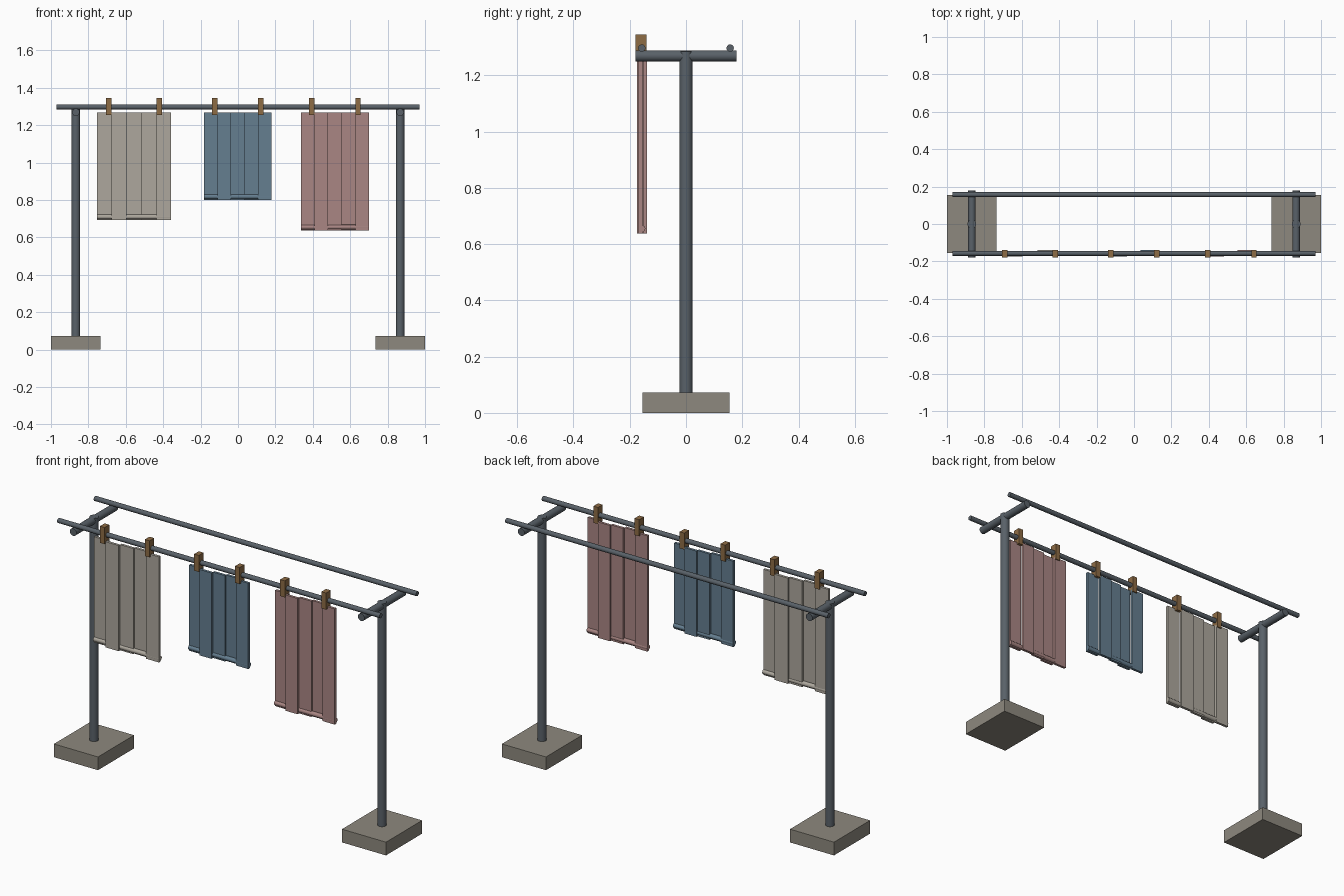
import bpy
from math import pi

if "Cube" in bpy.data.objects:
    bpy.data.objects.remove(bpy.data.objects["Cube"])

def material(name, r, g, b):
    m = bpy.data.materials.new(name)
    m.diffuse_color = (r, g, b, 1)
    m.use_nodes = True
    m.node_tree.nodes["Principled BSDF"].inputs["Base Color"].default_value = m.diffuse_color
    return m

METAL = material("dark_metal", 0.10, 0.12, 0.14)
STONE = material("concrete", 0.27, 0.25, 0.21)
WOOD = material("wood", 0.27, 0.15, 0.06)
CREAM = material("cream_cloth", 0.42, 0.39, 0.34)
BLUE = material("blue_cloth", 0.13, 0.21, 0.28)
PINK = material("pink_cloth", 0.40, 0.24, 0.23)

def box(name, loc, size, mat):
    bpy.ops.mesh.primitive_cube_add(size=1, location=loc)
    o = bpy.context.object
    o.name = name
    o.scale = size
    bpy.ops.object.transform_apply(location=False, rotation=False, scale=True)
    o.data.materials.append(mat)
    return o

def rod(name, loc, radius, length, mat, axis="Z"):
    rot = {"X": (0, pi / 2, 0), "Y": (pi / 2, 0, 0), "Z": (0, 0, 0)}[axis]
    bpy.ops.mesh.primitive_cylinder_add(vertices=16, radius=radius, depth=length,
                                        location=loc, rotation=rot)
    o = bpy.context.object
    o.name = name
    o.data.materials.append(mat)
    bpy.ops.object.shade_smooth_by_angle()
    return o

LINE_Y, LINE_Z = 0.157, 1.297

# end supports: footing, post and crossarm
for side, s in (("left", -1), ("right", 1)):
    x = 0.867 * s
    box(f"{side}_footing", (x, 0, 0.036), (0.265, 0.31, 0.072), STONE)
    rod(f"{side}_post", (x, 0, 0.675), 0.0235, 1.22, METAL)
    rod(f"{side}_crossarm", (x, 0, 1.269), 0.02, 0.358, METAL, "Y")

# two long hanging rails
for name, s in (("front", -1), ("back", 1)):
    rod(f"{name}_rail", (0, s * LINE_Y, LINE_Z), 0.013, 1.94, METAL, "X")

# hanging cloths: five offset pleats, a rolled hem and two pegs each
TOP = 1.267
FOLDS = (0.004, -0.011, 0.002, 0.011, -0.005)

def cloth(name, x, width, bottom, mat):
    w = width / len(FOLDS)
    for i, dy in enumerate(FOLDS):
        box(f"{name}_pleat_{i + 1}", (x + (i - 2) * w, -LINE_Y + dy, (TOP + bottom) / 2),
            (w, 0.014, TOP - bottom), mat)
    rod(f"{name}_hem", (x, -LINE_Y, bottom + 0.018), 0.0125, width, mat, "X")
    for side, s in (("left", -1), ("right", 1)):
        box(f"{name}_{side}_peg", (x + s * 0.34 * width, -0.16, 1.3),
            (0.028, 0.04, 0.09), WOOD)

cloth("cream_cloth", -0.556, 0.397, 0.692, CREAM)
cloth("blue_cloth", -0.001, 0.362, 0.80, BLUE)
cloth("pink_cloth", 0.518, 0.365, 0.637, PINK)
